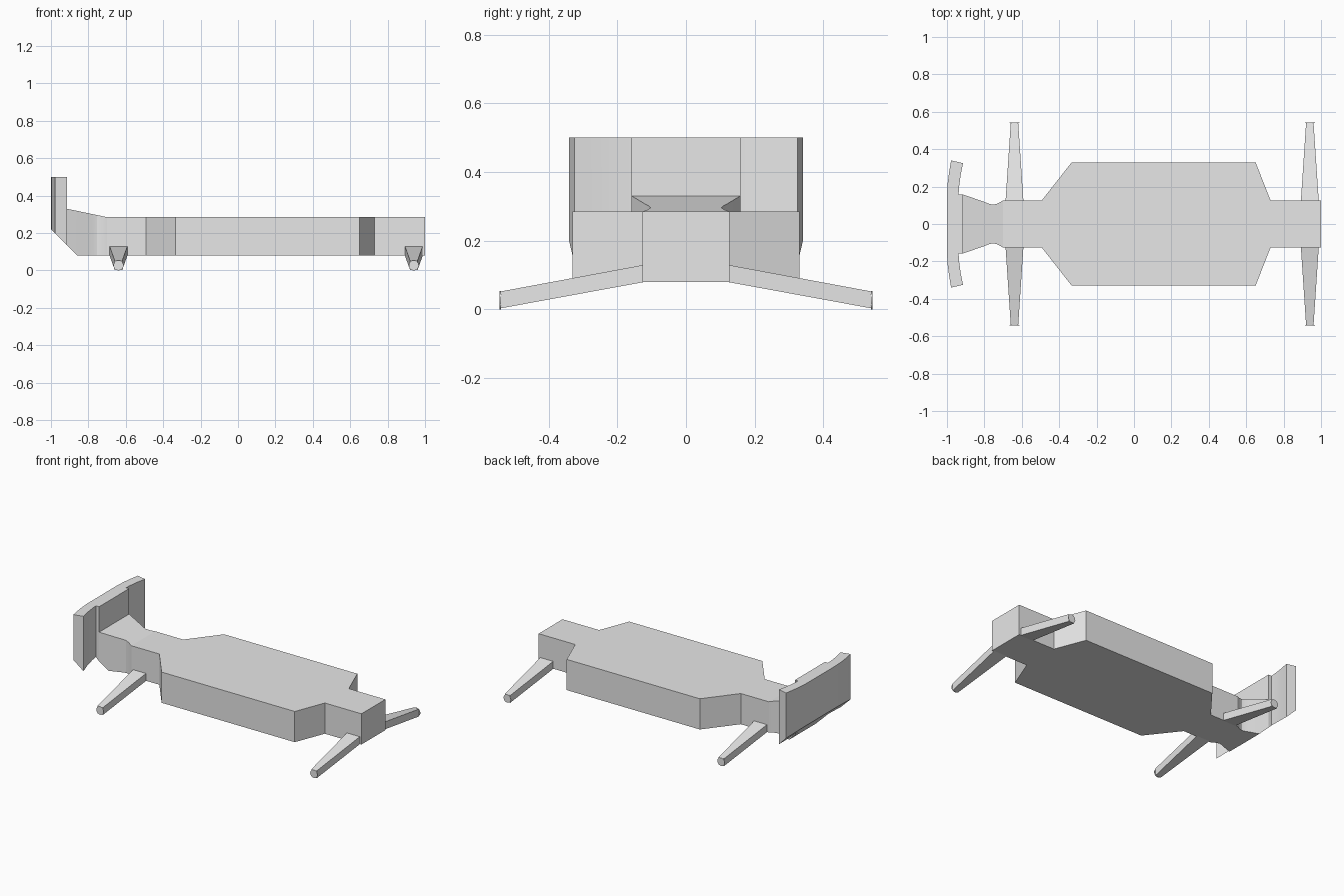
import bpy, bmesh
from mathutils import Vector

cube = bpy.data.objects.get("Cube")
if cube:
    bpy.data.objects.remove(cube, do_unlink=True)

grey = bpy.data.materials.new("plain grey")
grey.use_nodes = True
colour = (0.8, 0.8, 0.8, 1)
grey.diffuse_color = colour
grey.node_tree.nodes["Principled BSDF"].inputs["Base Color"].default_value = colour


def finish(name, bm):
    bmesh.ops.recalc_face_normals(bm, faces=bm.faces[:])
    mesh = bpy.data.meshes.new(name)
    bm.to_mesh(mesh)
    bm.free()
    mesh.materials.append(grey)
    obj = bpy.data.objects.new(name, mesh)
    bpy.context.collection.objects.link(obj)
    bpy.ops.object.select_all(action="DESELECT")
    obj.select_set(True)
    bpy.context.view_layer.objects.active = obj
    bpy.ops.object.shade_smooth_by_angle(angle=0.45)
    return obj


def slab(name, half, bottom, top, cuts=()):
    """Extrude a half outline of (x, half width), mirrored in y, then trim by planes."""
    outline = half + [(x, -y) for x, y in reversed(half)]
    bm = bmesh.new()
    base = bm.faces.new([bm.verts.new((x, y, bottom)) for x, y in outline])
    up = bmesh.ops.extrude_face_region(bm, geom=[base], use_keep_orig=True)["geom"]
    bmesh.ops.translate(bm, vec=(0, 0, top - bottom),
                        verts=[v for v in up if isinstance(v, bmesh.types.BMVert)])
    for point, normal in cuts:
        cut = bmesh.ops.bisect_plane(bm, geom=bm.verts[:] + bm.edges[:] + bm.faces[:],
                                     plane_co=point, plane_no=normal, clear_outer=True)
        rim = [e for e in cut["geom_cut"] if isinstance(e, bmesh.types.BMEdge)]
        bmesh.ops.edgeloop_fill(bm, edges=rim)
    return finish(name, bm)


# Planes for the sloping underside of the head and the rising neck top
under_slope = (Vector((-1, 0, 0.22)), Vector((-1, 0, -1)))
neck_slope = (Vector((-0.70, 0, 0.285)), Vector((0.045, 0, 0.215)))

# Main body
slab("body", [(1.0, 0.126), (0.73, 0.126), (0.65, 0.33), (-0.333, 0.33),
              (-0.493, 0.126), (-0.70, 0.126)], 0.08, 0.285)

# Waisted neck
slab("neck", [(-0.70, 0.126), (-0.73, 0.109), (-0.754, 0.103), (-0.775, 0.108),
              (-0.80, 0.118), (-0.915, 0.158)], 0.08, 0.4, [under_slope, neck_slope])

# Curved end plate with a thicker middle
slab("end_plate", [(-0.915, 0.158), (-0.938, 0.158), (-0.935, 0.2), (-0.927, 0.26),
                   (-0.914, 0.325), (-0.978, 0.34), (-0.988, 0.28), (-0.996, 0.22),
                   (-1.0, 0.156)], 0.05, 0.5, [under_slope])


def leg(name, x, side):
    """Tapered square strut reaching outward and down."""
    bm = bmesh.new()
    rings = []
    for y, w, low, high in ((0.12, 0.048, 0.08, 0.13), (0.54, 0.02, 0.003, 0.052)):
        rings.append([bm.verts.new((x + dx * w, side * y, z))
                      for dx, z in ((-1, low), (1, low), (1, high), (-1, high))])
    a, b = rings
    for i in range(4):
        j = (i + 1) % 4
        bm.faces.new((a[i], a[j], b[j], b[i]))
    bm.faces.new(a)
    bm.faces.new(b)
    finish(name, bm)


def foot(name, x, side):
    """Thin round cap on the end of a leg."""
    bpy.ops.mesh.primitive_cylinder_add(vertices=16, radius=0.027, depth=0.004,
                                        location=(x, side * 0.541, 0.027),
                                        rotation=(1.5708, 0, 0))
    obj = bpy.context.object
    obj.name = name
    obj.data.materials.append(grey)
    bpy.ops.object.shade_smooth_by_angle(angle=0.45)


for end, x in (("right", -0.639), ("left", 0.94)):
    for face, side in (("front", -1), ("back", 1)):
        leg(f"{face}_{end}_leg", x, side)
        foot(f"{face}_{end}_foot", x, side)
